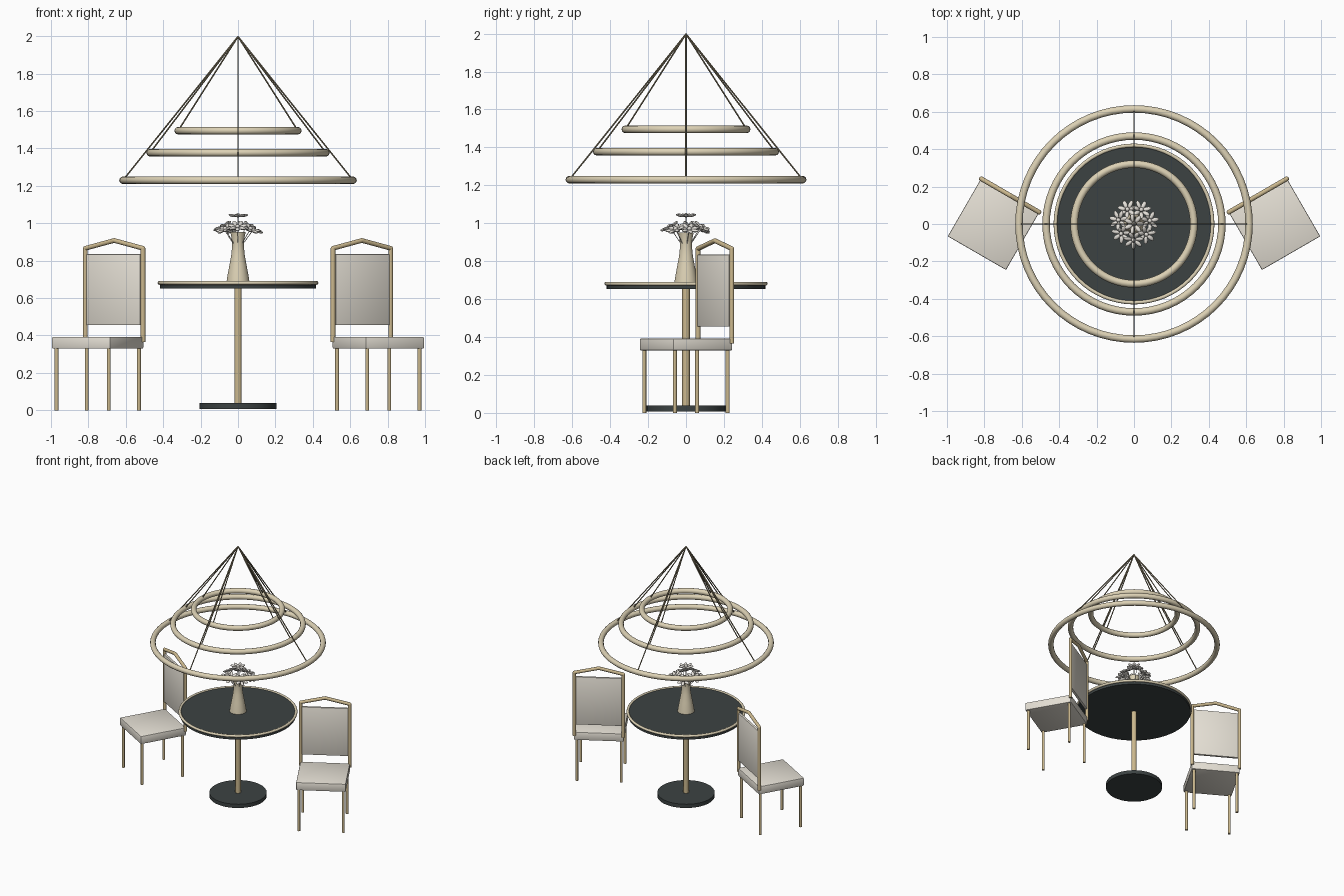
import bpy, bmesh, math
from mathutils import Vector, Matrix

if "Cube" in bpy.data.objects:
    bpy.data.objects.remove(bpy.data.objects["Cube"])


def mat(name, rgb):
    m = bpy.data.materials.new(name)
    m.diffuse_color = (*rgb, 1)
    m.use_nodes = True
    m.node_tree.nodes["Principled BSDF"].inputs["Base Color"].default_value = m.diffuse_color
    return m


GOLD = mat("brass", (0.60, 0.48, 0.27))
PALE = mat("pale_gold", (0.72, 0.64, 0.46))
DARK = mat("dark_stone", (0.045, 0.055, 0.055))
CREAM = mat("cream_fabric", (0.78, 0.74, 0.66))
WIRE = mat("dark_brass", (0.25, 0.21, 0.13))
WHITE = mat("petal_white", (0.78, 0.75, 0.70))


def finish(bm, name, material, xf=None, smooth=True):
    if xf:
        bm.transform(xf)
    me = bpy.data.meshes.new(name)
    bm.to_mesh(me)
    bm.free()
    ob = bpy.data.objects.new(name, me)
    bpy.context.collection.objects.link(ob)
    me.materials.append(material)
    if smooth:
        bpy.ops.object.select_all(action='DESELECT')
        ob.select_set(True)
        bpy.context.view_layer.objects.active = ob
        bpy.ops.object.shade_smooth_by_angle(angle=math.radians(40))
    return ob


def add_rod(bm, a, b, r, n=12):
    a, b = Vector(a), Vector(b)
    d = b - a
    m = Matrix.Translation((a + b) / 2) @ d.to_track_quat('Z', 'Y').to_matrix().to_4x4()
    bmesh.ops.create_cone(bm, cap_ends=True, segments=n, radius1=r, radius2=r,
                          depth=d.length, matrix=m)


def lathe(name, profile, n, material, closed=False):
    bm = bmesh.new()
    vs = [bm.verts.new((r, 0, z)) for r, z in profile]
    es = [bm.edges.new(p) for p in zip(vs, vs[1:])]
    if closed:
        es.append(bm.edges.new((vs[-1], vs[0])))
    bmesh.ops.spin(bm, geom=vs + es, cent=(0, 0, 0), axis=(0, 0, 1),
                   angle=math.tau, steps=n)
    bmesh.ops.remove_doubles(bm, verts=bm.verts, dist=1e-5)
    bmesh.ops.recalc_face_normals(bm, faces=bm.faces)
    return finish(bm, name, material)


def ring(name, R, r, z, material, n=64):
    circle = [(R + r * math.cos(t * math.tau / 12), z + r * math.sin(t * math.tau / 12))
              for t in range(12)]
    return lathe(name, circle, n, material, closed=True)


def cushion(name, size, centre, bevel, xf):
    bm = bmesh.new()
    bmesh.ops.create_cube(bm, size=1, matrix=Matrix.Translation(centre) @ Matrix.Diagonal((*size, 1)))
    bmesh.ops.bevel(bm, geom=list(bm.edges), offset=bevel, segments=2, profile=0.5, affect='EDGES')
    return finish(bm, name, CREAM, xf)


# Table
lathe("table_top", [(0, 0.652), (0.418, 0.652), (0.418, 0.684), (0, 0.684)], 64, DARK)
ring("table_rim", 0.42, 0.010, 0.681, PALE)
lathe("table_column", [(0, 0.03), (0.02, 0.03), (0.02, 0.655), (0, 0.655)], 24, GOLD)
lathe("table_base", [(0, 0.008), (0.207, 0.008), (0.207, 0.038), (0, 0.038)], 48, DARK)

# Vase, open at the top
lathe("vase", [(0, 0.686), (0.061, 0.686), (0.058, 0.71), (0.047, 0.77), (0.036, 0.83),
               (0.031, 0.88), (0.034, 0.92), (0.041, 0.952), (0.037, 0.952),
               (0.029, 0.91), (0.027, 0.87), (0, 0.85)], 32, PALE)


# Flowers: one upright bloom above a ring of tilted ones
def add_flower(bm, pos, tilt, turn, petals=7, reach=0.033):
    base = Matrix.Translation(pos) @ Matrix.Rotation(turn, 4, 'Z') @ Matrix.Rotation(tilt, 4, 'Y')
    bmesh.ops.create_uvsphere(bm, u_segments=10, v_segments=6, radius=0.012,
                              matrix=base @ Matrix.Translation((0, 0, 0.007)))
    for i in range(petals):
        m = (base @ Matrix.Rotation(i * math.tau / petals, 4, 'Z') @ Matrix.Rotation(-0.2, 4, 'Y')
             @ Matrix.Translation((reach, 0, 0)) @ Matrix.Diagonal((0.023, 0.012, 0.008, 1)))
        bmesh.ops.create_uvsphere(bm, u_segments=10, v_segments=6, radius=1, matrix=m)


blooms, stems = bmesh.new(), bmesh.new()
heads = [((0, 0, 1.035), 0, 0)]
for i in range(7):
    a = i * math.tau / 7 + 0.2
    heads.append(((0.083 * math.cos(a), 0.083 * math.sin(a), 0.965 + 0.012 * (i % 2)), 0.5, a))
for pos, tilt, turn in heads:
    add_flower(blooms, pos, tilt, turn)
    add_rod(stems, (pos[0] * 0.15, pos[1] * 0.15, 0.87), pos, 0.002, 6)
finish(blooms, "flower_blooms", WHITE)
finish(stems, "flower_stems", WHITE)

# Chandelier: three rings, each hung by four wires from one point
wires = bmesh.new()
for label, R, z in (("large", 0.615, 1.23), ("middle", 0.47, 1.377), ("small", 0.32, 1.495)):
    ring("chandelier_ring_" + label, R, 0.02, z, PALE)
    for k in range(4):
        a = k * math.pi / 2
        add_rod(wires, (R * math.cos(a), R * math.sin(a), z), (0, 0, 1.998), 0.004, 8)
finish(wires, "chandelier_wires", WIRE)

# Chairs, mirrored in position and turn
for side, s in (("right", 1), ("left", -1)):
    xf = Matrix.Translation((0.75 * s, 0, 0)) @ Matrix.Rotation(math.radians(30) * s, 4, 'Z')
    cushion(side + "_chair_seat", (0.36, 0.36, 0.063), (0, 0, 0.361), 0.006, xf)
    cushion(side + "_chair_back_panel", (0.334, 0.02, 0.38), (0, 0.174, 0.645), 0.005, xf)
    legs = bmesh.new()
    for x in (-0.161, 0.161):
        for y in (-0.161, 0.161):
            add_rod(legs, (x, y, 0), (x, y, 0.34), 0.0105, 16)
    finish(legs, side + "_chair_legs", GOLD, xf)
    # Back frame: two posts and a shallow gable
    frame = bmesh.new()
    for x in (-0.178, 0.178):
        add_rod(frame, (x, 0.176, 0.365), (x, 0.176, 0.866), 0.0125, 16)
        add_rod(frame, (x, 0.176, 0.866), (0, 0.176, 0.908), 0.0125, 16)
    for p in ((-0.178, 0.176, 0.866), (0.178, 0.176, 0.866), (0, 0.176, 0.908)):
        bmesh.ops.create_uvsphere(frame, u_segments=16, v_segments=10, radius=0.0125,
                                  matrix=Matrix.Translation(p))
    finish(frame, side + "_chair_back_frame", GOLD, xf)
